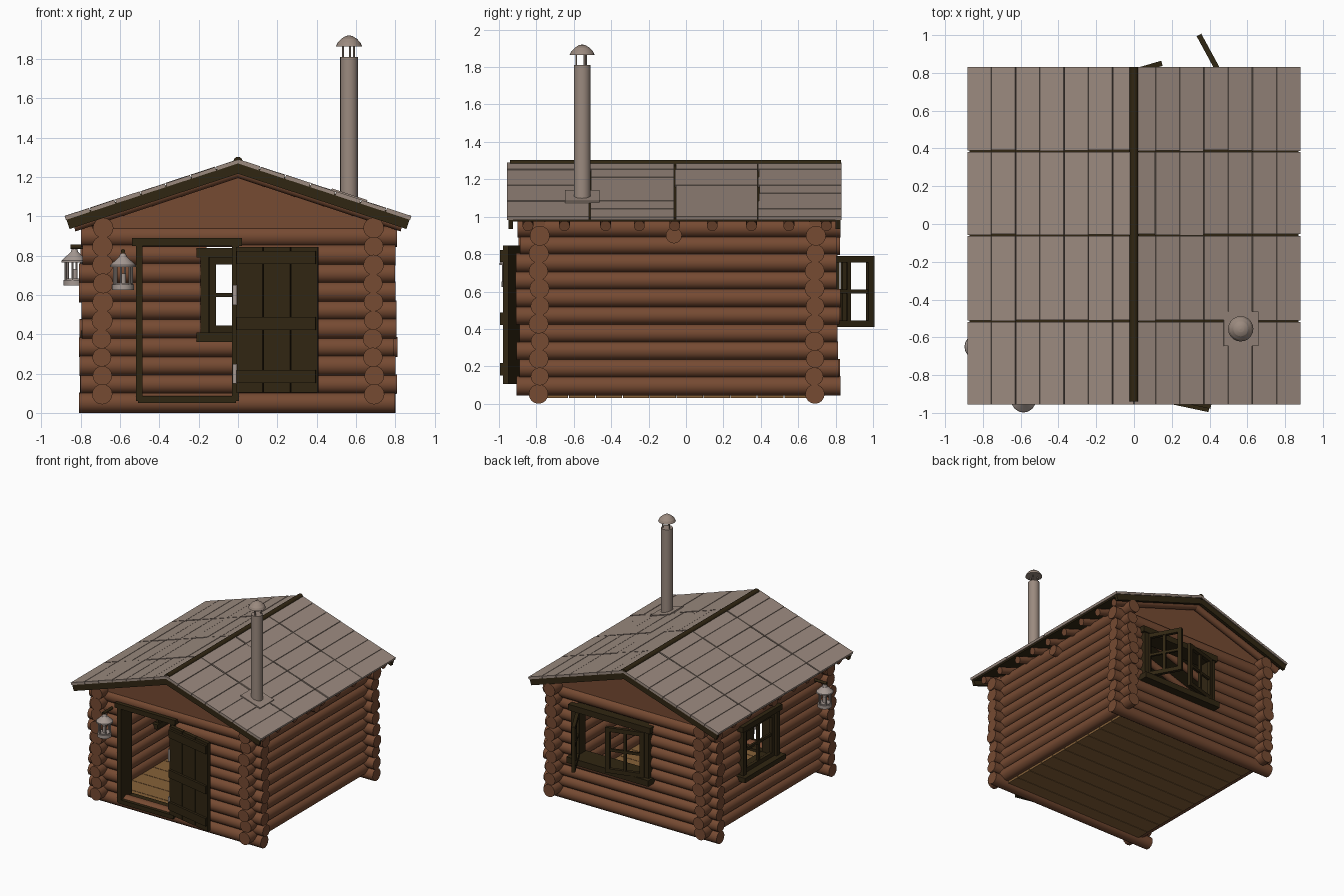
import bpy, bmesh, math, random
from mathutils import Matrix, Vector

if "Cube" in bpy.data.objects:
    bpy.data.objects.remove(bpy.data.objects["Cube"])
random.seed(4)

def mat(name, col):
    m = bpy.data.materials.new(name)
    m.diffuse_color = (*col, 1)
    m.use_nodes = True
    m.node_tree.nodes["Principled BSDF"].inputs["Base Color"].default_value = m.diffuse_color
    return m

LOG = mat("log brown", (0.181, 0.069, 0.032))
DARK = mat("dark wood", (0.030, 0.019, 0.006))
ROOF = mat("weathered plank", (0.328, 0.255, 0.212))
FLOOR = mat("floor tan", (0.24, 0.12, 0.04))
METAL = mat("pale metal", (0.38, 0.32, 0.29))

def finish(name, bm, m):
    bmesh.ops.recalc_face_normals(bm, faces=bm.faces)
    for f in bm.faces:
        f.smooth = True
    for e in bm.edges:
        e.smooth = e.calc_face_angle(0) < 0.6
    me = bpy.data.meshes.new(name)
    bm.to_mesh(me)
    bm.free()
    me.materials.append(m)
    ob = bpy.data.objects.new(name, me)
    bpy.context.collection.objects.link(ob)
    return ob

def add_box(bm, b, M=Matrix()):
    x0, x1, y0, y1, z0, z1 = b
    T = Matrix.Translation(((x0 + x1) / 2, (y0 + y1) / 2, (z0 + z1) / 2))
    S = Matrix.Diagonal((x1 - x0, y1 - y0, z1 - z0, 1))
    bmesh.ops.create_cube(bm, size=1, matrix=M @ T @ S)

def boxes(name, bs, m, M=Matrix()):
    bm = bmesh.new()
    for b in bs:
        add_box(bm, b, M)
    return finish(name, bm, m)

def add_rod(bm, p, q, r, r2=None, n=16):
    p, q = Vector(p), Vector(q)
    d = q - p
    M = Matrix.Translation((p + q) / 2) @ d.to_track_quat('Z', 'Y').to_matrix().to_4x4()
    bmesh.ops.create_cone(bm, cap_ends=True, segments=n, radius1=r,
                          radius2=r if r2 is None else r2, depth=d.length, matrix=M)

def rods(name, rs, m):
    bm = bmesh.new()
    for r in rs:
        add_rod(bm, *r)
    return finish(name, bm, m)

def jit(a):
    return random.uniform(-a, a)

# log walls: axis 'x' or 'y', fixed coordinate c, logs split around an opening
def wall(name, axis, c, a, b, z0, hole=None, hole_logs=()):
    rs = []
    for i in range(10):
        z, r = z0 + 0.094 * i, 0.051 + jit(0.003)
        if i == 0:
            r = 0.052
        e0, e1 = a + jit(0.012), b + jit(0.012)
        spans = [(e0, hole[0]), (hole[1], e1)] if i in hole_logs else [(e0, e1)]
        o = c + jit(0.005)
        for s, t in spans:
            rs.append(((s, o, z), (t, o, z), r) if axis == 'x' else ((o, s, z), (o, t, z), r))
    rods(name, rs, LOG)

wall("front_wall_logs", 'x', -0.785, -0.8, 0.8, 0.052, (-0.50, 0.0), range(1, 9))
wall("back_wall_logs", 'x', 0.69, -0.8, 0.8, 0.052, (-0.16, 0.50), range(4, 9))
wall("right_wall_logs", 'y', 0.69, -0.90, 0.815, 0.095)
wall("left_wall_logs", 'y', -0.69, -0.90, 0.815, 0.095, (-0.12, 0.30), range(4, 8))
rods("tie_beam", [((-0.78, -0.065, 0.90), (0.78, -0.065, 0.90), 0.043)], LOG)

# floor boards running along x
N = 10
w = 1.44 / N
boxes("floor_boards", [(-0.67, 0.67, -0.77 + i * w, -0.77 + (i + 1) * w - 0.004, 0.03, 0.065)
                       for i in range(N)], FLOOR)

# flat gables
A = math.atan(0.29 / 0.885)
for name, y in (("front_gable", -0.785), ("back_gable", 0.69)):
    bm = bmesh.new()
    pts = [(-0.74, 0.92), (0.74, 0.92), (0.74, 0.985), (0, 1.225), (-0.74, 0.985)]
    f = bm.faces.new([bm.verts.new((x, y - 0.03, z)) for x, z in pts])
    g = bmesh.ops.extrude_face_region(bm, geom=[f])
    bmesh.ops.translate(bm, vec=(0, 0.06, 0),
                        verts=[v for v in g["geom"] if isinstance(v, bmesh.types.BMVert)])
    finish(name, bm, LOG)

# roof: local x runs down the slope, local z is the outward normal
ROWS = [-0.96, -0.515, -0.06, 0.385, 0.835]
COLS = [0.0, 0.12, 0.255, 0.39, 0.525, 0.66, 0.795, 0.93]
for side, s in (("right", 1), ("left", -1)):
    M = Matrix.Translation((0, 0, 1.29)) @ Matrix.Diagonal((s, 1, 1, 1)) @ Matrix.Rotation(A, 4, 'Y')
    planks = []
    for u0, u1 in zip(COLS, COLS[1:]):
        for j in range(4):
            g = 0.004
            planks.append((u0 + 0.002, u1 - 0.002, ROWS[j] + g + (jit(0.004) if j else 0),
                           ROWS[j + 1] - g, -0.02, jit(0.0015)))
    boxes(side + "_roof_planks", planks, ROOF, M)
    boxes(side + "_roof_deck", [(0.0, 0.92, -0.945, 0.82, -0.032, -0.012)], DARK, M)
    boxes(side + "_bargeboards", [(0.0, 0.925, y, y + 0.025, -0.07, -0.018)
                                  for y in (-0.95, 0.80)], DARK, M)
    rods(side + "_rafters", [(M @ Vector((0.02, y, -0.062)), M @ Vector((0.90, y, -0.062)), 0.029)
         for y in (-0.845, -0.65, -0.43, -0.25, -0.06, 0.14, 0.35, 0.55, 0.75)], LOG)
rods("ridge_pole", [((0, -0.94, 1.28), (0, 0.83, 1.28), 0.023)], DARK)

# door frame and open plank door
boxes("door_frame", [(-0.52, -0.485, -0.86, -0.71, 0.06, 0.86), (-0.03, 0.005, -0.86, -0.71, 0.06, 0.86),
                     (-0.54, 0.02, -0.865, -0.70, 0.85, 0.89), (-0.51, -0.01, -0.855, -0.70, 0.05, 0.085)], DARK)
D = Matrix.Translation((-0.01, -0.875, 0)) @ Matrix.Rotation(math.radians(-12), 4, 'Z')
boards = [(0.143 * i + 0.002, 0.143 * (i + 1) - 0.002, -0.015, 0.015, 0.105, 0.845) for i in range(3)]
battens = [(0.01, 0.42, -0.034, -0.014, z - 0.033, z + 0.033) for z in (0.185, 0.455, 0.79)]
boxes("open_door", boards + battens, DARK, D)
rods("door_hinges", [((-0.015, -0.885, z), (-0.015, -0.885, z + 0.10), 0.012) for z in (0.15, 0.55)], METAL)

# window casement in its own xz plane, hinge at x = 0
def casement(name, width, h, M):
    b, t, m = 0.035, 0.014, 0.011
    boxes(name, [(0, b, -t, t, 0, h), (width - b, width, -t, t, 0, h),
                 (b, width - b, -t, t, 0, b), (b, width - b, -t, t, h - b, h),
                 (width / 2 - m, width / 2 + m, -0.01, 0.01, b, h - b),
                 (b, width - b, -0.009, 0.009, h / 2 - m, h / 2 + m)], DARK, M)

# back window with two open casements
boxes("back_window_frame", [(-0.19, -0.15, 0.63, 0.765, 0.39, 0.82), (0.49, 0.53, 0.63, 0.765, 0.39, 0.82),
                            (-0.21, 0.55, 0.625, 0.775, 0.79, 0.84), (-0.21, 0.55, 0.62, 0.80, 0.36, 0.41)], DARK)
def place(x, y, z, deg):
    return Matrix.Translation((x, y, z)) @ Matrix.Rotation(math.radians(deg), 4, 'Z')
casement("back_casement_left", 0.31, 0.38, place(-0.15, 0.765, 0.41, 16))
casement("back_casement_right", 0.30, 0.38, place(0.487, 0.737, 0.41, 118.5))

# left window
boxes("left_window_frame", [(-0.765, -0.63, -0.15, -0.11, 0.40, 0.81), (-0.765, -0.63, 0.29, 0.33, 0.40, 0.81),
                            (-0.775, -0.62, -0.17, 0.35, 0.79, 0.835), (-0.80, -0.62, -0.18, 0.36, 0.38, 0.42)], DARK)
casement("left_window_sash", 0.40, 0.37, place(-0.73, -0.11, 0.42, 90))

# stove pipe with flashing and rain cap
cx, cy = 0.565, -0.555
rods("stove_pipe", [((cx, cy, 1.05), (cx, cy, 1.81), 0.045, 0.045, 20)], ROOF)
boxes("pipe_flashing", [(0.50, 0.69, cy - 0.092, cy + 0.092, -0.002, 0.008)], ROOF,
      Matrix.Translation((0, 0, 1.29)) @ Matrix.Rotation(A, 4, 'Y'))
rods("cap_struts", [((cx + 0.032 * math.cos(a), cy + 0.032 * math.sin(a), 1.79),
                     (cx + 0.032 * math.cos(a), cy + 0.032 * math.sin(a), 1.88), 0.005, 0.005, 8)
                    for a in (0.7, 2.8, 4.9)], ROOF)
CAP = [(0.067, 1.865), (0.058, 1.884), (0.040, 1.903), (0.018, 1.917), (0.003, 1.92)]
rods("rain_cap", [((cx, cy, z0), (cx, cy, z1), r0, r1, 20)
                  for (r0, z0), (r1, z1) in zip(CAP, CAP[1:])], ROOF)

# hanging lanterns on dark brackets
def lantern(name, x, y, z, wx, wy):
    k = [((x, y, z), (x, y, z + 0.028), 0.055),
         ((x, y, z + 0.028), (x, y, z + 0.036), 0.046),
         ((x, y, z + 0.118), (x, y, z + 0.128), 0.066),
         ((x, y, z + 0.128), (x, y, z + 0.168), 0.064, 0.022),
         ((x, y, z + 0.168), (x, y, z + 0.185), 0.020, 0.014),
         ((x, y, z + 0.03), (x, y, z + 0.085), 0.016)]
    for i in range(6):
        a = i * math.pi / 3 + 0.3
        px, py = x + 0.046 * math.cos(a), y + 0.046 * math.sin(a)
        k.append(((px, py, z + 0.02), (px, py, z + 0.122), 0.006, 0.006, 8))
    rods(name, k, METAL)
    rods(name + "_bracket", [((wx, wy, z + 0.197), (x + (x - wx) * 0.15, y + (y - wy) * 0.15, z + 0.197), 0.011),
                             ((x, y, z + 0.18), (x, y, z + 0.2), 0.006)], DARK)

lantern("front_lantern", -0.585, -0.932, 0.625, -0.585, -0.80)
lantern("side_lantern", -0.832, -0.65, 0.648, -0.70, -0.65)
